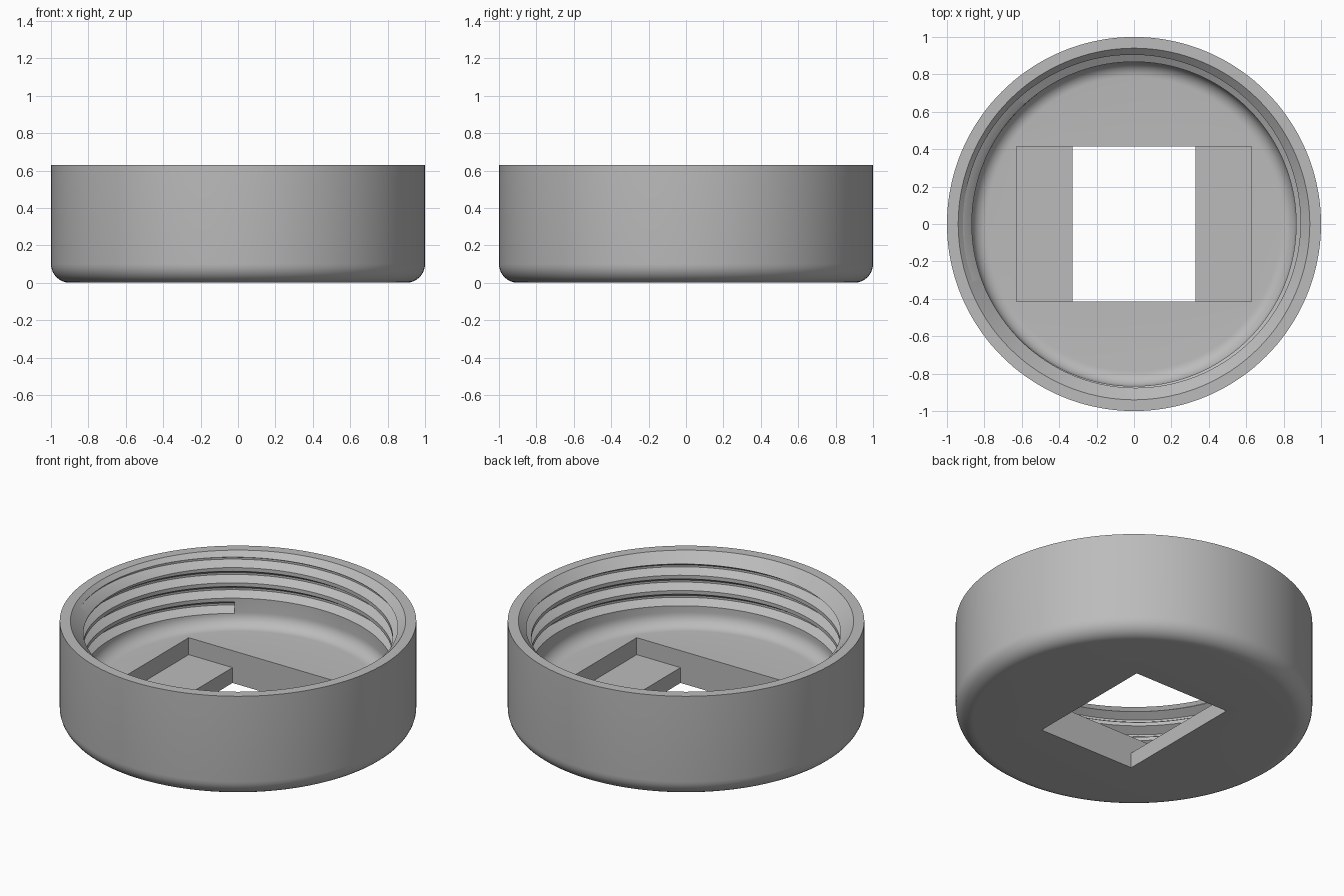
import bpy, bmesh, math
from math import sin, cos, pi
from mathutils import Matrix, Vector

cube = bpy.data.objects.get("Cube")
if cube:
    bpy.data.objects.remove(cube, do_unlink=True)

SEGMENTS = 144
HEIGHT, FLOOR, LEDGE = 0.63, 0.2, 0.095
BORE, RIM = 0.867, 0.94
PITCH, ROOT = 0.0945, 0.915

grey = bpy.data.materials.new("plain_grey")
grey.use_nodes = True
grey.diffuse_color = (0.5, 0.5, 0.5, 1)
grey.node_tree.nodes["Principled BSDF"].inputs["Base Color"].default_value = (0.5, 0.5, 0.5, 1)


def finish(bm, name):
    bmesh.ops.recalc_face_normals(bm, faces=bm.faces)
    mesh = bpy.data.meshes.new(name)
    bm.to_mesh(mesh)
    bm.free()
    mesh.materials.append(grey)
    obj = bpy.data.objects.new(name, mesh)
    bpy.context.collection.objects.link(obj)
    return obj


def arc(cx, cz, radius, start, end, steps=8):
    return [(cx + radius * cos(a), cz + radius * sin(a))
            for a in (start + (end - start) * i / steps for i in range(steps + 1))]


def revolve(name, profile):
    bm = bmesh.new()
    verts = [bm.verts.new((r, 0, z)) for r, z in profile]
    edges = [bm.edges.new(pair) for pair in zip(verts, verts[1:])]
    bmesh.ops.spin(bm, geom=verts + edges, cent=(0, 0, 0), axis=(0, 0, 1),
                   angle=2 * pi, steps=SEGMENTS, use_merge=True)
    bmesh.ops.remove_doubles(bm, verts=bm.verts, dist=0.0001)
    return finish(bm, name)


def box(name, sx, sy, low, high):
    bm = bmesh.new()
    place = Matrix.Translation((0, 0, (low + high) / 2)) @ Matrix.Diagonal((sx, sy, high - low, 1))
    bmesh.ops.create_cube(bm, size=1, matrix=place)
    return finish(bm, name)


def helix(name, section, start_angle, turns):
    """Sweep a closed (radius, height) section along a right-handed helix."""
    bm = bmesh.new()
    rings = []
    for i in range(int(turns * SEGMENTS) + 1):
        t = (i + 0.5) / SEGMENTS
        a = start_angle + 2 * pi * t
        rings.append([bm.verts.new((r * cos(a), r * sin(a), z + PITCH * t)) for r, z in section])
    n = len(section)
    for one, two in zip(rings, rings[1:]):
        for k in range(n):
            bm.faces.new((one[k], one[(k + 1) % n], two[(k + 1) % n], two[k]))
    bm.faces.new(rings[0])
    bm.faces.new(rings[-1])
    return finish(bm, name)


# Cup body: rounded base, straight wall, chamfered mouth, rounded inner floor
profile = [(0, 0)]
profile += arc(0.9, 0.1, 0.1, -pi / 2, 0)
profile += [(1, HEIGHT), (RIM, HEIGHT), (BORE, HEIGHT - (RIM - BORE))]
profile += arc(BORE - 0.08, FLOOR + 0.08, 0.08, 0, -pi / 2)
profile += [(0, FLOOR)]
lid = revolve("threaded_lid", profile)

# Screw thread groove that runs out through the chamfer
opening, drop, mouth = 0.072, 0.03, 0.85
section = [(mouth, 0), (BORE, 0), (ROOT, -drop), (ROOT, drop - opening),
           (BORE, -opening), (mouth, -opening)]
section = [(r, z + 0.344) for r, z in section]
cutters = [
    helix("thread_cutter", section, math.radians(125), 3.75),
    # Shallow rectangular recess in the floor and the window through it
    box("recess_cutter", 1.256, 0.83, LEDGE, 0.3),
    box("window_cutter", 0.656, 0.83, -0.1, 0.3),
]
for cutter in cutters:
    cutter.hide_render = True
    cut = lid.modifiers.new(cutter.name, 'BOOLEAN')
    cut.operation = 'DIFFERENCE'
    cut.solver = 'EXACT'
    cut.object = cutter

# Bake the cuts, drop the helpers and smooth the round walls
bpy.ops.object.select_all(action='DESELECT')
lid.select_set(True)
bpy.context.view_layer.objects.active = lid
for mod in list(lid.modifiers):
    bpy.ops.object.modifier_apply(modifier=mod.name)
for cutter in cutters:
    bpy.data.objects.remove(cutter, do_unlink=True)
bpy.ops.object.shade_smooth_by_angle(angle=math.radians(25))
